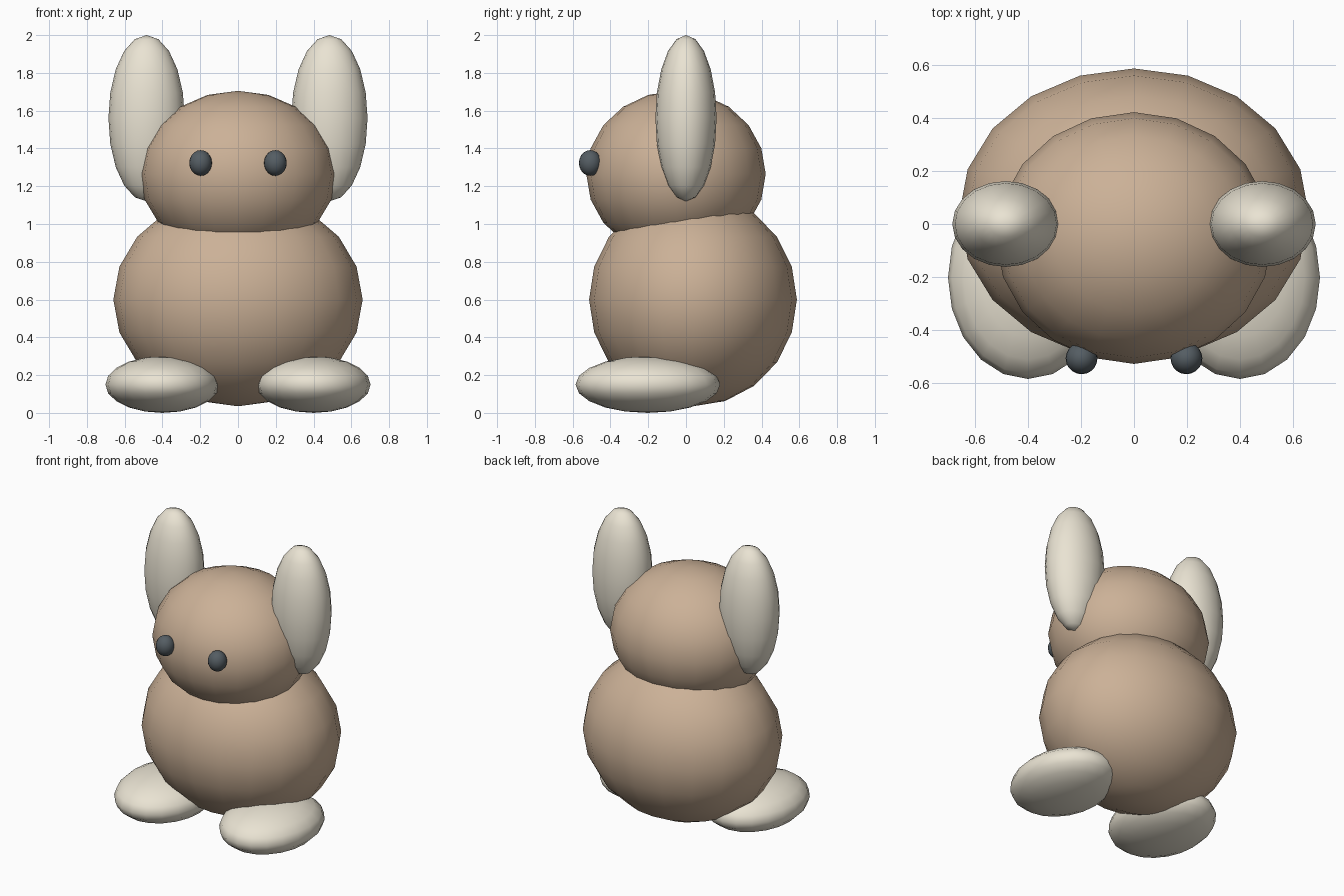
import bpy

if "Cube" in bpy.data.objects:
    bpy.data.objects.remove(bpy.data.objects["Cube"])


def material(name, rgb):
    m = bpy.data.materials.new(name)
    m.diffuse_color = (*rgb, 1)
    m.use_nodes = True
    m.node_tree.nodes["Principled BSDF"].inputs["Base Color"].default_value = m.diffuse_color
    return m


tan = material("tan", (0.60, 0.44, 0.31))
cream = material("cream", (0.82, 0.77, 0.65))
dark = material("dark", (0.09, 0.11, 0.125))


def ellipsoid(name, centre, radii, mat, segments=20, rings=10):
    bpy.ops.mesh.primitive_uv_sphere_add(segments=segments, ring_count=rings, radius=1, location=centre)
    ob = bpy.context.object
    ob.name = name
    ob.scale = radii
    bpy.ops.object.transform_apply(location=False, rotation=False, scale=True)
    bpy.ops.object.shade_smooth()
    ob.data.materials.append(mat)
    return ob


# Body and head
ellipsoid("body", (0, 0.037, 0.6), (0.66, 0.55, 0.565), tan)
ellipsoid("head", (0, -0.053, 1.265), (0.52, 0.475, 0.44), tan)

# Paired parts
for side, s in (("left", -1), ("right", 1)):
    ellipsoid(side + "_ear", (s * 0.484, 0, 1.56), (0.202, 0.162, 0.44), cream)
    ellipsoid(side + "_foot", (s * 0.4, -0.202, 0.15), (0.302, 0.383, 0.15), cream)
    ellipsoid(side + "_eye", (s * 0.198, -0.507, 1.323), (0.06, 0.06, 0.068), dark)
